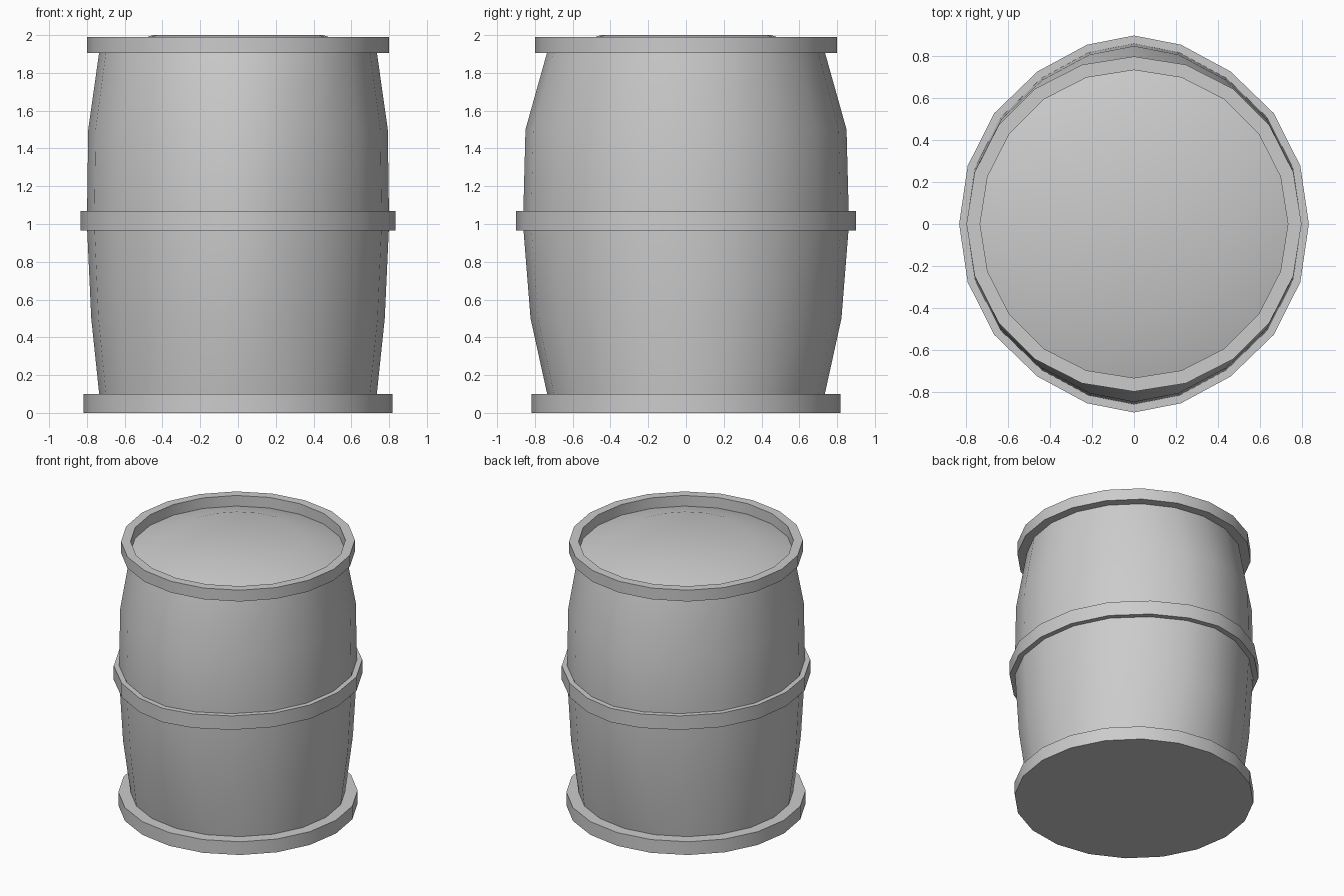
import bpy, bmesh, math

if "Cube" in bpy.data.objects:
    bpy.data.objects.remove(bpy.data.objects["Cube"])

SIDES = 20
# slight narrowing in x of the oval bulge, by 18 degree step from the x axis
PINCH = [1, 1, 0.988, 0.94, 0.87, 1]


def lathe(name, profile, closed=False):
    """Spin (x radius, y radius, z) rows about z; radius 0 makes a pole."""
    bm = bmesh.new()
    rings = []
    for rx, ry, z in profile:
        if rx == 0:
            rings.append([bm.verts.new((0, 0, z))] * SIDES)
            continue
        ring = []
        for i in range(SIDES):
            a = 2 * math.pi * i / SIDES
            k = i % 10
            pinch = PINCH[min(k, 10 - k)] if rx != ry else 1
            ring.append(bm.verts.new((rx * pinch * math.cos(a), ry * math.sin(a), z)))
        rings.append(ring)
    pairs = list(zip(rings, rings[1:]))
    if closed:
        pairs.append((rings[-1], rings[0]))
    for lo, hi in pairs:
        for i in range(SIDES):
            j = (i + 1) % SIDES
            bm.faces.new(list(dict.fromkeys((lo[i], lo[j], hi[j], hi[i]))))
    bmesh.ops.recalc_face_normals(bm, faces=bm.faces)
    mesh = bpy.data.meshes.new(name)
    bm.to_mesh(mesh)
    bm.free()
    obj = bpy.data.objects.new(name, mesh)
    bpy.context.collection.objects.link(obj)
    bpy.ops.object.select_all(action='DESELECT')
    obj.select_set(True)
    bpy.context.view_layer.objects.active = obj
    bpy.ops.object.shade_smooth_by_angle(angle=math.radians(30))
    return obj


# Bulging oval body with a shallow domed lid
lathe("barrel_body", [
    (0.735, 0.735, 0.10), (0.777, 0.823, 0.50), (0.80, 0.863, 1.0),
    (0.793, 0.85, 1.5), (0.735, 0.735, 1.91),
    (0.45, 0.45, 2.0), (0, 0, 2.0)])

# Base hoop with closed underside
lathe("base_hoop", [
    (0, 0, 0), (0.818, 0.818, 0), (0.818, 0.818, 0.10), (0.735, 0.735, 0.10)])

# Oval middle hoop
lathe("middle_hoop", [
    (0.79, 0.85, 0.965), (0.835, 0.90, 0.965),
    (0.835, 0.90, 1.07), (0.79, 0.85, 1.07)], closed=True)

# Raised top rim
lathe("top_rim", [
    (0.735, 0.735, 1.905), (0.80, 0.80, 1.905),
    (0.80, 0.80, 1.99), (0.735, 0.735, 1.99)], closed=True)
